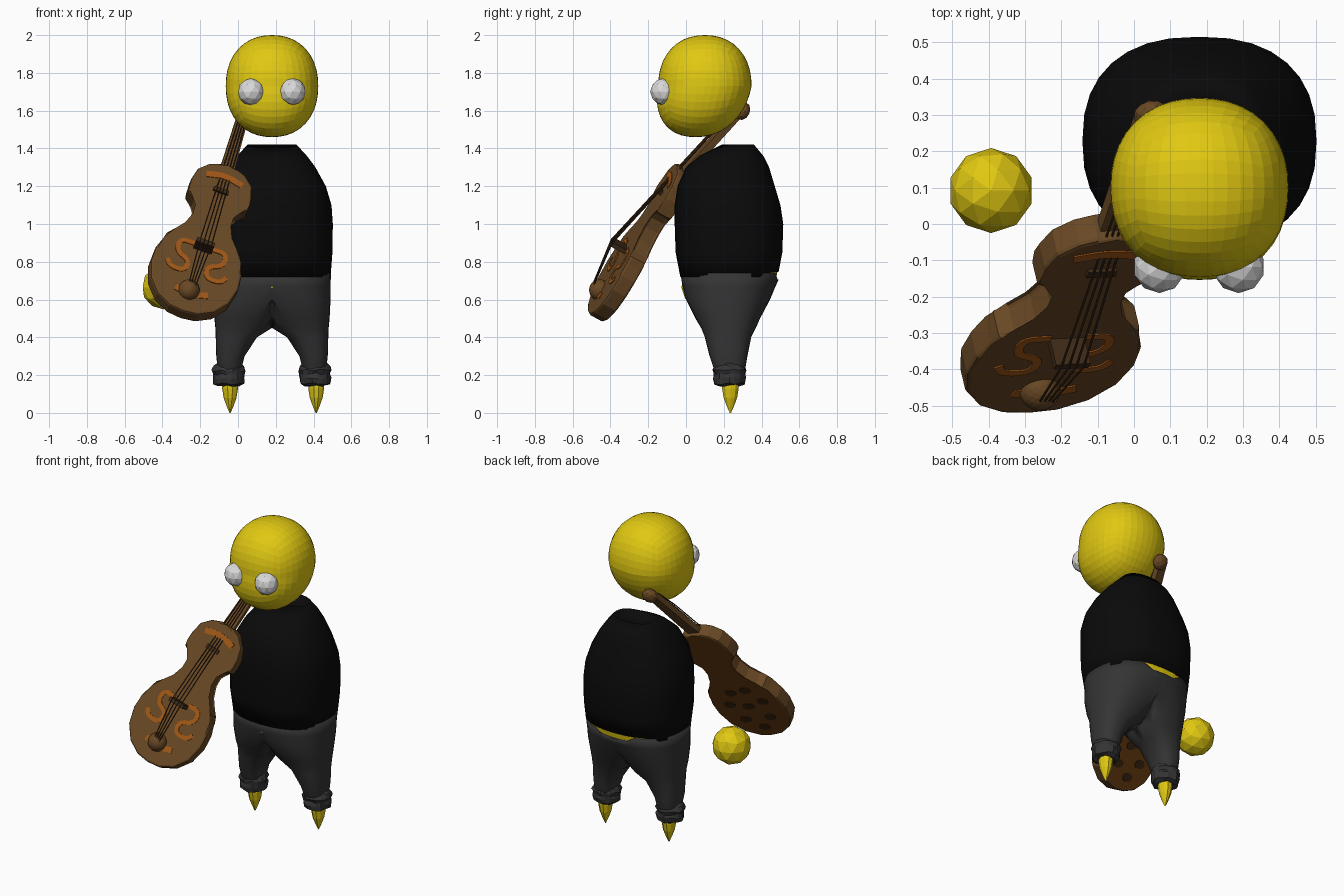
import bpy, bmesh, math, random
from mathutils import Vector, Matrix

if "Cube" in bpy.data.objects:
    bpy.data.objects.remove(bpy.data.objects["Cube"])

random.seed(4)
CX = 0.18  # the figure stands right of centre


def mat(name, rgb):
    m = bpy.data.materials.new(name)
    m.diffuse_color = (*rgb, 1)
    m.use_nodes = True
    m.node_tree.nodes["Principled BSDF"].inputs["Base Color"].default_value = m.diffuse_color
    return m


YELLOW = mat("yellow skin", (0.75, 0.58, 0.006))
WHITE = mat("eye white", (0.70, 0.70, 0.70))
BLACK = mat("black cloth", (0.003, 0.003, 0.003))
GREY = mat("charcoal cloth", (0.035, 0.035, 0.035))
BROWN = mat("brown wood", (0.14, 0.065, 0.018))
ORANGE = mat("orange paint", (0.36, 0.095, 0.008))
RUST = mat("rust wood", (0.15, 0.045, 0.006))
SPOT = mat("dark spots", (0.045, 0.018, 0.004))
DARK = mat("dark wood", (0.05, 0.024, 0.009))


def finish(name, bm, *mats, smooth=False, loc=(0, 0, 0)):
    bmesh.ops.recalc_face_normals(bm, faces=bm.faces)
    me = bpy.data.meshes.new(name)
    bm.to_mesh(me)
    bm.free()
    for m in mats:
        me.materials.append(m)
    for p in me.polygons:
        p.use_smooth = smooth
    ob = bpy.data.objects.new(name, me)
    ob.location = loc
    bpy.context.collection.objects.link(ob)
    return ob


def loft(rings, cap=True):
    bm = bmesh.new()
    vs = [[bm.verts.new(p) for p in r] for r in rings]
    n = len(rings[0])
    for a, b in zip(vs, vs[1:]):
        for i in range(n):
            bm.faces.new((a[i], a[(i + 1) % n], b[(i + 1) % n], b[i]))
    if cap:
        bm.faces.new(vs[0])
        bm.faces.new(vs[-1])
    return bm


def oval(z, x0, x1, y0, y1, n=32, p=2.4):
    """Rounded-box ring between the given limits."""
    f = lambda t: math.copysign(abs(t) ** (2 / p), t)
    out = []
    for i in range(n):
        a = 2 * math.pi * i / n
        out.append(Vector(((x0 + x1) / 2 + (x1 - x0) / 2 * f(math.cos(a)),
                           (y0 + y1) / 2 + (y1 - y0) / 2 * f(math.sin(a)), z)))
    return out


def ball(name, loc, r, m, sub=2, matrix=Matrix()):
    bm = bmesh.new()
    bmesh.ops.create_icosphere(bm, subdivisions=sub, radius=r)
    bm.transform(matrix)
    return finish(name, bm, m, loc=loc)


# head: subdivided cube rounded into a soft box
bm = bmesh.new()
bmesh.ops.create_cube(bm, size=2)
bmesh.ops.subdivide_edges(bm, edges=bm.edges, cuts=9, use_grid_fill=True)
for v in bm.verts:
    c = Vector([math.tan(t * math.pi / 4) for t in v.co])
    c /= sum(abs(t) ** 2.2 for t in c) ** (1 / 2.2)
    v.co = (c.x * 0.245, c.y * 0.247 + 0.05 * min(c.z, 0), c.z * 0.27)
finish("head", bm, YELLOW, loc=(CX, 0.1, 1.73))

# eyes and the free hand
for side, x in (("left", 0.07), ("right", 0.288)):
    ball("eye_" + side, (x, -0.118, 1.70), 0.072, WHITE)
ball("hand", (-0.393, 0.092, 0.665), 0.117, YELLOW)

# shirt
prof = [(0.72, .31, -.03, .49), (0.85, .32, -.055, .51), (1.0, .322, -.06, .515),
        (1.1, .315, -.06, .50), (1.2, .285, -.045, .47), (1.3, .23, 0, .44),
        (1.36, .185, .07, .41), (1.42, .13, .19, .36), (1.385, .09, .2, .34)]
rings = [oval(z, -r, r, a, b) for z, r, a, b in prof]
for p in rings[0]:
    if p.y > 0.4:
        p.z += 0.025
finish("shirt", loft(rings), BLACK, smooth=True, loc=(CX, 0, 0))

# bare waist showing between shirt and trousers
finish("waist", loft([oval(0.66, -.302, .302, -.015, .468), oval(0.78, -.306, .306, -.03, .49)]),
       YELLOW, loc=(CX, 0, 0))

# trousers: one half, mirrored
prof = [(0.74, -.312, .312, -.03, .49), (0.67, -.31, .31, -.018, .474), (0.6, -.2, .31, 0, .445),
        (0.5, -.05, .305, .05, .392), (0.45, 0, .30, .08, .37), (0.4, .08, .298, .1, .345),
        (0.3, .145, .295, .125, .325), (0.24, .16, .288, .145, .315), (0.15, .175, .275, .18, .285)]
rings = [oval(*r) for r in prof]
for r in rings:
    for p in r:
        p.x = max(p.x, 0)
for p in rings[0]:
    if p.y > 0.4 and p.x < 0.14:
        p.z -= 0.035
bm = loft(rings)
bmesh.ops.delete(bm, geom=[f for f in bm.faces if all(v.co.x < 1e-4 for v in f.verts)], context='FACES')
bmesh.ops.remove_doubles(bm, verts=bm.verts, dist=1e-5)
ob = finish("trousers", bm, GREY, smooth=True, loc=(CX, 0, 0))
ob.modifiers.new("mirror", 'MIRROR')

# rumpled cuffs and pointed feet
for side, s in (("left", -1), ("right", 1)):
    x = CX + s * 0.228
    prof = [(.145, .055), (.155, .078), (.185, .084), (.205, .08), (.225, .087), (.25, .076), (.265, .055)]
    rings = [oval(z, -r, r, -r, r, 18, 2) for z, r in prof]
    for r in rings:
        for p in r:
            k = random.uniform(0.94, 1.07)
            p.x, p.y, p.z = p.x * k, p.y * k, p.z + random.uniform(-.006, .006)
    finish("cuff_" + side, loft(rings), GREY, loc=(x, 0.23, 0))
    prof = [(.2, .04), (.13, .042), (.08, .034), (.035, .018), (0, .003)]
    finish("foot_" + side, loft([oval(z, -r, r, -r * 1.1, r * 1.1, 10, 2) for z, r in prof]),
           YELLOW, loc=(x + 0.006, 0.235, 0))

# --- fiddle, in its own frame: u across, v along the neck, w out of the front ---
U, V, W = Vector((.945, .046, -.324)), Vector((.256, .511, .82)), Vector((.203, -.858, .471))
M = Matrix((U, V, W)).transposed().to_4x4()
M.translation = (-0.235, -0.36, 0.72)
T = 0.045  # half thickness


def fiddle(name, bm, *mats):
    bm.transform(M)
    return finish(name, bm, *mats)


def bar(name, stations, m):
    """Square bar through (v, w, half width, half height) stations."""
    fiddle(name, loft([[(a * h, v, w + b * t) for a, b in ((-1, -1), (1, -1), (1, 1), (-1, 1))]
                       for v, w, h, t in stations]), m)


# body
half = [(0, -.245), (.08, -.235), (.16, -.19), (.22, -.11), (.245, -.01), (.24, .08), (.215, .15),
        (.205, .19), (.165, .21), (.12, .27), (.095, .34), (.095, .40), (.12, .44), (.165, .46),
        (.167, .5), (.168, .55), (.15, .62), (.1, .67), (.05, .69), (0, .692)]
outline = half + [(-u, v) for u, v in half[-2:0:-1]]
bm = loft([[(u, v, w) for u, v in outline] for w in (-T, T)])
rim = [e for e in bm.edges if abs(e.verts[0].co.z - e.verts[1].co.z) < 1e-6]
bmesh.ops.bevel(bm, geom=rim, offset=0.012, segments=2, affect='EDGES', profile=0.5)
bm.normal_update()
for f in bm.faces:
    f.material_index = int(f.calc_center_median().z < -T + 0.001)
fiddle("fiddle_body", bm, BROWN, RUST)


# painted marks on the front
def ribbon(name, pts, width):
    pts = [Vector(p) for p in pts]
    for _ in range(2):
        q = [pts[0]]
        for a, b in zip(pts, pts[1:]):
            q += [a.lerp(b, .25), a.lerp(b, .75)]
        pts = q + [pts[-1]]
    rings = []
    for i, p in enumerate(pts):
        d = (pts[min(i + 1, len(pts) - 1)] - pts[max(i - 1, 0)]).normalized() * width / 2
        l, r = p + Vector((-d.y, d.x)), p - Vector((-d.y, d.x))
        rings.append([(l.x, l.y, T - .002), (r.x, r.y, T - .002), (r.x, r.y, T + .004), (l.x, l.y, T + .004)])
    fiddle(name, loft(rings), ORANGE)


for side, s in (("left", -1), ("right", 1)):
    ribbon("sound_mark_" + side, [(s * u, v) for u, v in
           ((.165, .03), (.14, -.01), (.06, -.01), (.05, .06), (.13, .09), (.13, .17), (.05, .17))], 0.026)
ribbon("lower_mark", [(-.08, -.12), (0, -.14), (.1, -.11)], 0.035)
ribbon("upper_mark", [(-.1, .6), (0, .625), (.1, .6)], 0.035)

# dark spots on the back
for i, (u, v) in enumerate(((0, .03), (.12, .06), (-.12, .06), (.09, -.08), (-.09, -.08),
                            (0, -.16), (.05, .16), (-.06, .17))):
    bm = bmesh.new()
    bmesh.ops.create_cone(bm, cap_ends=True, segments=9, radius1=.034, radius2=.034, depth=.006)
    bm.transform(Matrix.Translation((u, v, -T - .001)) @ Matrix.Diagonal((1.2, .8, 1, 1)))
    fiddle("back_spot_%d" % i, bm, SPOT)

# neck, fingerboard end, bridge
bar("neck", [(.52, .03, .042, .018), (.8, -.028, .036, .02), (1.12, -.09, .03, .018)], BROWN)
bar("fingerboard_end", [(.515, .045, .042, .014), (.54, .042, .042, .014)], DARK)
bar("bridge", [(.14, .085, .05, .043), (.165, .085, .05, .043)], DARK)

# tail knob and scroll
ball("tail_knob", M @ Vector((-.005, -.113, .045)), 0.057, BROWN, 3)
ball("scroll", M @ Vector((.014, 1.13, -.095)), 0.05, BROWN, 2,
     M.to_3x3().to_4x4() @ Matrix.Diagonal((1, 1, .75, 1)))

# strings: knob, over the bridge, up to the head
for i in range(4):
    k = i - 1.5
    path = [(k * .012, -.11, .09), (k * .022, .153, .131), (k * .014, .95, -.018), (k * .012, 1.1, -.06)]
    r = 0.0035
    fiddle("string_%d" % i, loft([[(u + r * math.cos(a), v, w + r * math.sin(a))
           for a in (0, 1.257, 2.513, 3.77, 5.027)] for u, v, w in path]), DARK)
